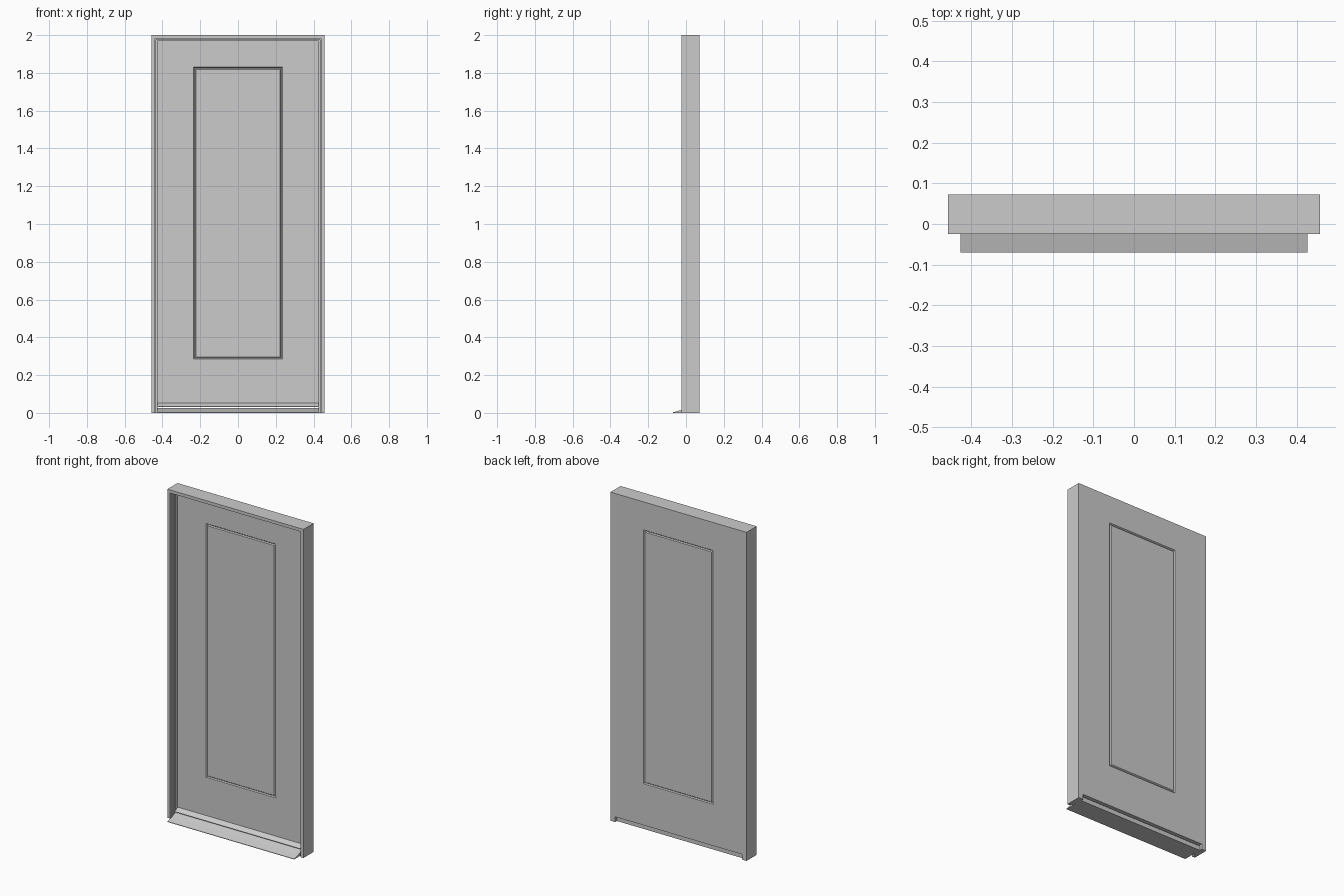
import bpy, bmesh

if "Cube" in bpy.data.objects:
    bpy.data.objects.remove(bpy.data.objects["Cube"])


def finish(name, bm):
    bmesh.ops.recalc_face_normals(bm, faces=bm.faces)
    me = bpy.data.meshes.new(name)
    bm.to_mesh(me)
    bm.free()
    ob = bpy.data.objects.new(name, me)
    bpy.context.collection.objects.link(ob)
    return ob


def loft(name, rings, close_rings=False):
    """Skin closed loops of points; cap the ends unless the rings close on themselves."""
    bm = bmesh.new()
    loops = [[bm.verts.new(p) for p in r] for r in rings]
    n = len(loops[0])
    for a, b in zip(loops, loops[1:]):
        for i in range(n):
            j = (i + 1) % n
            bm.faces.new((a[i], a[j], b[j], b[i]))
    bm.faces.new(loops[0])
    bm.faces.new(loops[-1])
    return finish(name, bm)


def extrude_x(name, profile, half):
    """Run a (y, z) profile across the width."""
    return loft(name, [[(x, y, z) for y, z in profile] for x in (-half, half)])


W, H = 0.458, 2.0
FRONT, BACK = -0.025, 0.072
INNER = 0.031          # frame width at the leaf
LEAF_FRONT = 0.03

# Door frame: stepped (inset, y) profile mitred up, across and down
profile = [(0, FRONT), (0.019, FRONT), (0.019, -0.008), (0.025, -0.008),
           (0.025, 0.008), (INNER, 0.008), (INNER, BACK), (0, BACK)]
path = [(-1, False), (-1, True), (1, True), (1, False)]
loft("door_frame", [[(s * (W - d), y, H - d if top else 0) for d, y in profile]
                    for s, top in path])


# Door leaf: rectangles lofted front to back, with a panel groove on both faces
def rect(hx, z0, z1, y):
    return [(-hx, y, z0), (hx, y, z0), (hx, y, z1), (-hx, y, z1)]


def panel(inset, y):
    return rect(0.235 - inset, 0.285 + inset, 1.83 - inset, y)


G, D = 0.012, 0.006    # groove width and depth
front = [panel(G, LEAF_FRONT), panel(G * 0.6, LEAF_FRONT + D),
         panel(G * 0.4, LEAF_FRONT + D), panel(0, LEAF_FRONT),
         rect(W - INNER, 0.032, H - INNER, LEAF_FRONT)]
back = [rect(W - INNER, 0.032, H - INNER, BACK), panel(0, BACK),
        panel(G * 0.4, BACK - D), panel(G * 0.6, BACK - D), panel(G, BACK)]
loft("door_leaf", front + back)

# Sloping sill under the leaf
extrude_x("sill", [(-0.07, 0), (0.055, 0), (0.055, 0.027), (0.012, 0.027),
                   (-0.025, 0.015), (-0.07, 0.003)], W - INNER)

# Weather bar shedding water off the foot of the leaf
extrude_x("weather_bar", [(LEAF_FRONT, 0.032), (LEAF_FRONT, 0.052),
                          (0.003, 0.035), (0.003, 0.032)], W - INNER)
